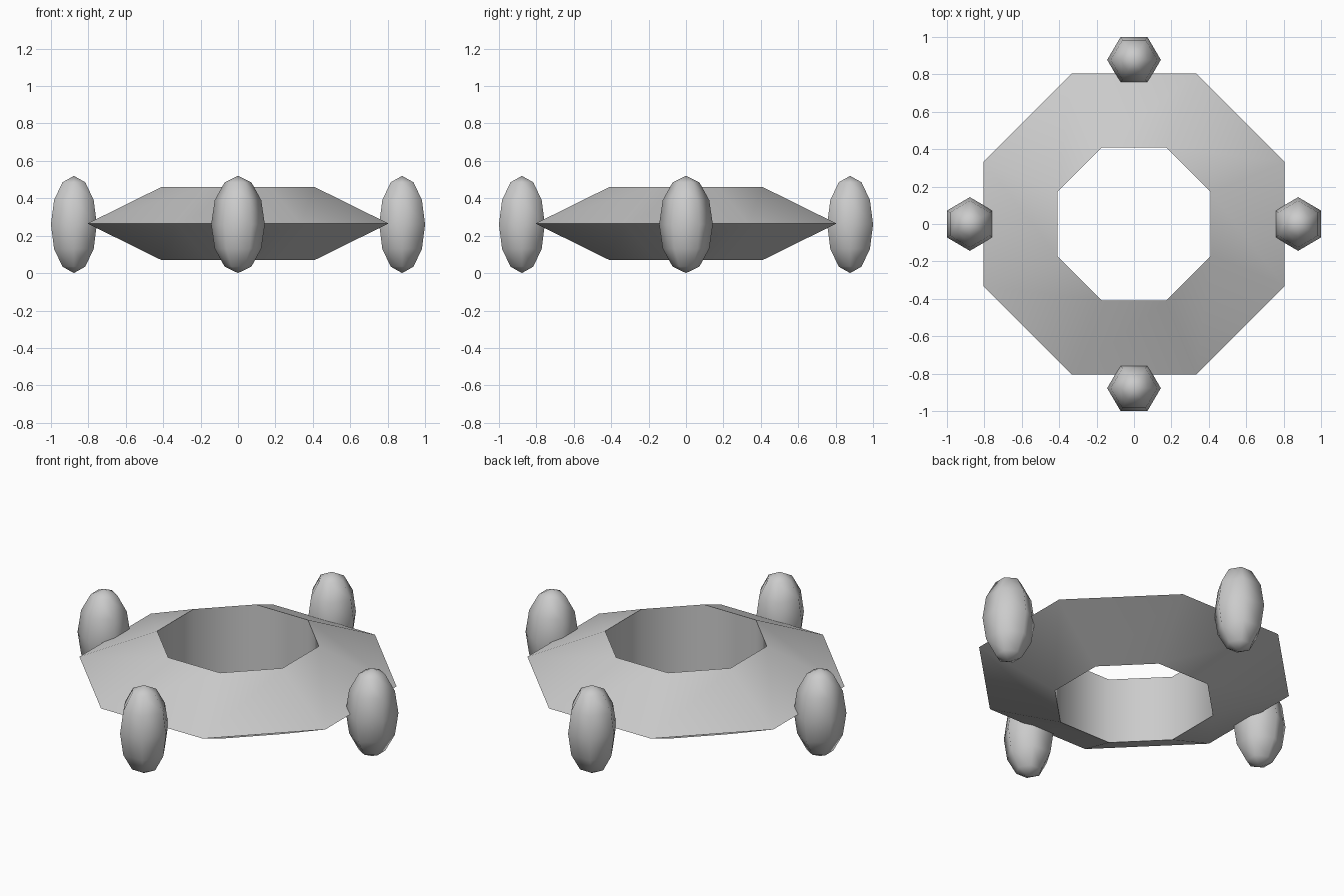
import bpy, bmesh, math
from mathutils import Matrix

if "Cube" in bpy.data.objects:
    bpy.data.objects.remove(bpy.data.objects["Cube"])

MID = 0.265


def finish(bm, name):
    bmesh.ops.recalc_face_normals(bm, faces=bm.faces)
    me = bpy.data.meshes.new(name)
    bm.to_mesh(me)
    bm.free()
    ob = bpy.data.objects.new(name, me)
    bpy.context.collection.objects.link(ob)
    bpy.ops.object.select_all(action='DESELECT')
    ob.select_set(True)
    bpy.context.view_layer.objects.active = ob
    bpy.ops.object.shade_smooth_by_angle(angle=math.radians(65))
    return ob


# Octagonal ring with a triangular section
bm = bmesh.new()
profile = [(0.871, 0), (0.444, 0.195), (0.444, -0.195)]
loops = []
for i in range(8):
    a = math.radians(22.5 + 45 * i)
    loops.append([bm.verts.new((r * math.cos(a), r * math.sin(a), MID + z)) for r, z in profile])
for i in range(8):
    p, q = loops[i], loops[(i + 1) % 8]
    for j in range(3):
        k = (j + 1) % 3
        bm.faces.new((p[j], q[j], q[k], p[k]))
finish(bm, "ring_hull")

# Four upright six-sided pods around the ring
for i, side in enumerate(("right", "back", "left", "front")):
    bm = bmesh.new()
    bmesh.ops.create_uvsphere(bm, u_segments=6, v_segments=6, radius=1)
    # corners point sideways, flats face outward
    first = max(bm.verts, key=lambda v: v.co.xy.length).co
    turn = math.pi / 2 - math.atan2(first.y, first.x)
    m = (Matrix.Rotation(i * math.pi / 2, 4, 'Z')
         @ Matrix.Translation((0.8775, 0, MID))
         @ Matrix.Diagonal((0.1415, 0.1435, 0.26, 1))
         @ Matrix.Rotation(turn, 4, 'Z'))
    bmesh.ops.transform(bm, matrix=m, verts=bm.verts)
    bmesh.ops.translate(bm, vec=(0, 0, -min(v.co.z for v in bm.verts)), verts=bm.verts)
    finish(bm, side + "_pod")
